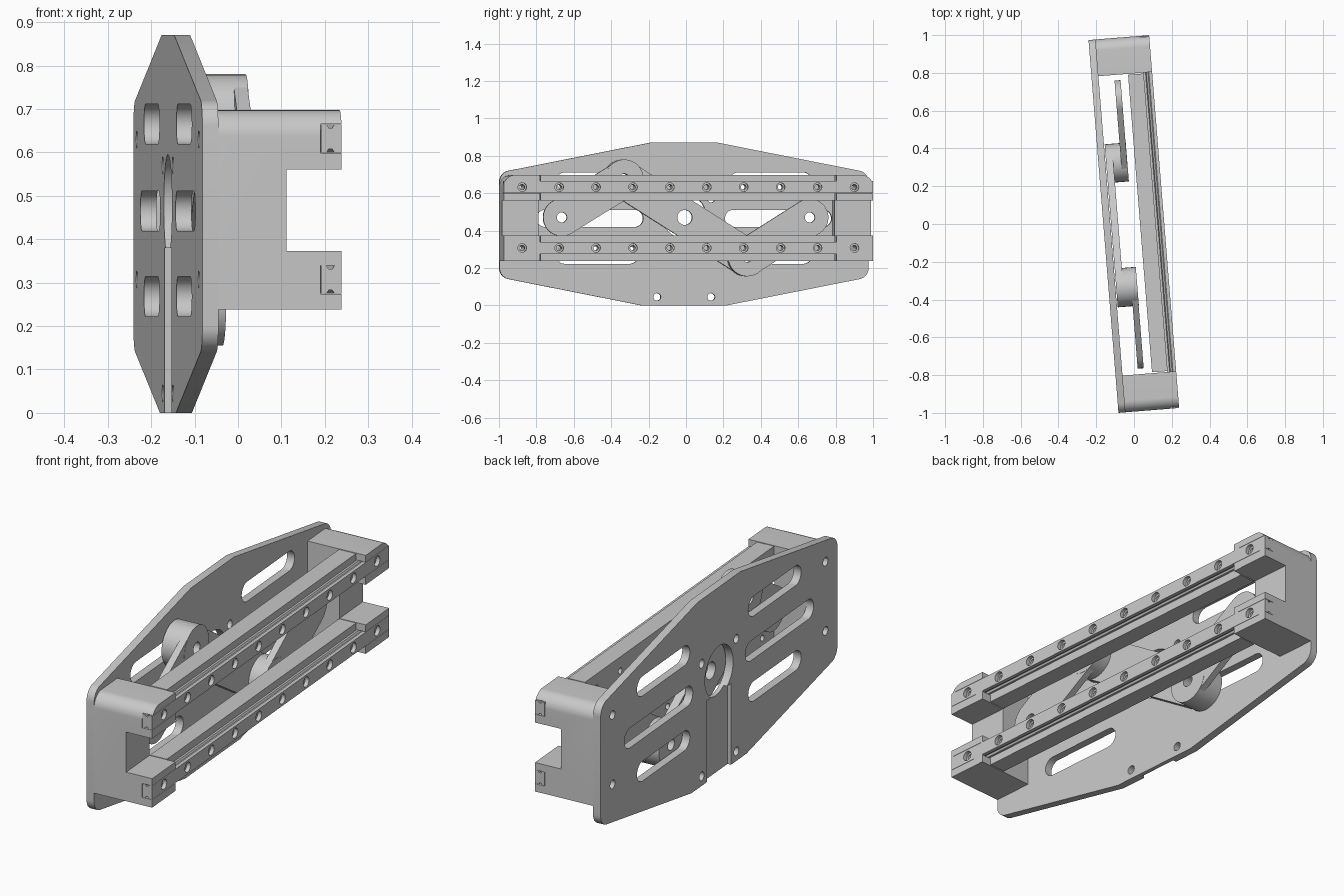
import bpy, bmesh, math
from mathutils import Matrix, Vector

if "Cube" in bpy.data.objects:
    bpy.data.objects.remove(bpy.data.objects["Cube"], do_unlink=True)

grey = bpy.data.materials.new("plain_grey")
grey.use_nodes = True
COLOUR = (0.58, 0.58, 0.58, 1)
grey.diffuse_color = COLOUR
grey.node_tree.nodes["Principled BSDF"].inputs["Base Color"].default_value = COLOUR

MID = 0.47                  # height of the main axis
BACK, FACE = -0.162, 0.16   # depth limits
PLATE = -0.125              # front of the back plate
HALF = 0.99                 # half length


def capsule(p, q, r, n=16):
    """Outline with round ends from p to q; a circle when p equals q."""
    a = math.atan2(q[1] - p[1], q[0] - p[0])
    same = p == q
    pts = []
    for c, start in ((q, -math.pi / 2), (p, math.pi / 2)):
        for i in range(n if same else n + 1):
            t = a + start + math.pi * i / n
            pts.append((c[0] + r * math.cos(t), c[1] + r * math.sin(t)))
    return pts


def circle(y, z, r):
    return capsule((y, z), (y, z), r)


def rect(y0, y1, z0, z1):
    return [(y0, z0), (y1, z0), (y1, z1), (y0, z1)]


def fillet(pts, radii, n=8):
    """Round the corners of a convex outline."""
    out = []
    for i, r in enumerate(radii):
        p = Vector(pts[i])
        if not r:
            out.append(tuple(p))
            continue
        a = (Vector(pts[i - 1]) - p).normalized()
        b = (Vector(pts[(i + 1) % len(pts)]) - p).normalized()
        half = a.angle(b) / 2
        c = p + (a + b).normalized() * r / math.sin(half)
        va, vb = (p + v * r / math.tan(half) - c for v in (a, b))
        for k in range(n + 1):
            ray = va.lerp(vb, k / n).normalized()
            out.append(tuple(c + ray * r))
    return out


def prism(name, outline, x0, x1, along_y=False):
    """Extrude a (y, z) outline along x, or an (x, z) outline along y."""
    bm = bmesh.new()
    place = (lambda a, b, d: (a, d, b)) if along_y else (lambda a, b, d: (d, a, b))
    base = bm.faces.new([bm.verts.new(place(a, b, x0)) for a, b in outline])
    ext = bmesh.ops.extrude_face_region(bm, geom=[base])["geom"]
    shift = Vector(place(0, 0, x1 - x0))
    bmesh.ops.translate(bm, vec=shift, verts=[g for g in ext if isinstance(g, bmesh.types.BMVert)])
    bmesh.ops.recalc_face_normals(bm, faces=bm.faces)
    mesh = bpy.data.meshes.new(name)
    bm.to_mesh(mesh)
    bm.free()
    mesh.materials.append(grey)
    ob = bpy.data.objects.new(name, mesh)
    bpy.context.collection.objects.link(ob)
    return ob


parts = []


def part(name, outline, x0, x1, cuts=(), along_y=False):
    """Make a part and cut (outline, x0, x1) prisms out of it."""
    ob = prism(name, outline, x0, x1, along_y)
    for cut in cuts:
        tool = prism("cutter", *cut)
        tool.hide_render = True
        mod = ob.modifiers.new("cut", "BOOLEAN")
        mod.operation, mod.solver, mod.object = "DIFFERENCE", "EXACT", tool
        bpy.context.view_layer.objects.active = ob
        bpy.ops.object.modifier_apply(modifier=mod.name)
        bpy.data.objects.remove(tool, do_unlink=True)
    parts.append(ob)


def through(outline):
    return (outline, -0.3, 0.3)


# Back plate with slots, holes, centre opening and rear channel
outline = fillet([(-0.23, 0), (0.23, 0), (HALF, 0.15), (HALF, 0.71),
                  (0.18, 0.87), (-0.18, 0.87), (-HALF, 0.71), (-HALF, 0.15)],
                 [0, 0, 0.06, 0.06, 0, 0, 0.06, 0.06])
cuts = [through(circle(0, 0.477, 0.118)), (rect(-0.1, 0.1, -0.1, 0.38), -0.3, -0.145)]
for s in (-1, 1):
    for z, inner, outer in ((0.268, 0.29, 0.64), (0.465, 0.265, 0.745), (0.665, 0.29, 0.64)):
        cuts.append(through(capsule((s * inner, z), (s * outer, z), 0.046)))
    for y, z in ((0.89, 0.63), (0.89, 0.307), (0.145, 0.57), (0.145, 0.045)):
        cuts.append(through(circle(s * y, z, 0.02)))
part("back_plate", outline, BACK, PLATE, cuts)

# Rails and the beams that carry them
RAILS = {"upper": 0.632, "lower": 0.307}
BEAMS = {"upper": (0.56, 0.697), "lower": (0.238, 0.373)}
HOLES = [(i - 4.5) * 0.198 for i in range(10)]
for key, z in RAILS.items():
    drills = [through(circle(y, z, 0.014)) for y in HOLES]
    bores = [(circle(y, z, 0.023), 0.142, 0.3) for y in HOLES]
    part(key + "_beam", rect(-0.79, 0.79, *BEAMS[key]), 0.032, 0.115, drills[1:-1])
    side = [(0.112, 0.032), (0.125, 0.032), (0.13, 0.024), (0.138, 0.024), (0.143, 0.032), (FACE, 0.032)]
    profile = [(x, z - w) for x, w in side] + [(x, z + w) for x, w in reversed(side)]
    part(key + "_rail", profile, -HALF, HALF, drills + bores, along_y=True)

# End blocks, notched at mid height and slotted for the rails
for s, key in ((-1, "front"), (1, "back")):
    ends = [s * HALF, s * 0.795]
    shape = fillet([(ends[0], 0.238), (ends[1], 0.238), (ends[1], 0.697), (ends[0], 0.697)],
                   [0, 0, 0, 0.06])
    cuts = [(rect(-1.2, 1.2, 0.373, 0.56), 0.032, 0.3)]
    for z in RAILS.values():
        cuts.append((rect(-1.2, 1.2, z - 0.033, z + 0.033), 0.111, 0.3))
        cuts.append(through(circle(s * 0.89, z, 0.014)))
    part(key + "_end_block", shape, PLATE, FACE, cuts)

# Linkage: rear bar, two hubs and two front arms
PIN = 0.33
hubs = {"front": (-PIN, 0.677), "back": (PIN, 0.258)}
pin_holes = [through(circle(*h, 0.027)) for h in hubs.values()]
part("centre_link", capsule(hubs["front"], hubs["back"], 0.1), -0.121, -0.083,
     [through(circle(0, MID, 0.04))] + pin_holes)
for (key, hub), hole in zip(hubs.items(), pin_holes):
    tip = (math.copysign(0.665, hub[0]), MID)
    part(key + "_hub", circle(*hub, 0.103), -0.121, -0.009, [hole])
    part(key + "_arm", capsule(hub, tip, 0.1), -0.042, -0.01,
         [through(circle(*tip, 0.027)), hole])

# Turn the assembly slightly and shade the curved walls smooth
turn = Matrix.Rotation(math.radians(4.6), 4, "Z")
for ob in parts:
    ob.data.transform(turn)
    bpy.ops.object.select_all(action="DESELECT")
    ob.select_set(True)
    bpy.context.view_layer.objects.active = ob
    bpy.ops.object.shade_smooth_by_angle(angle=math.radians(25))
